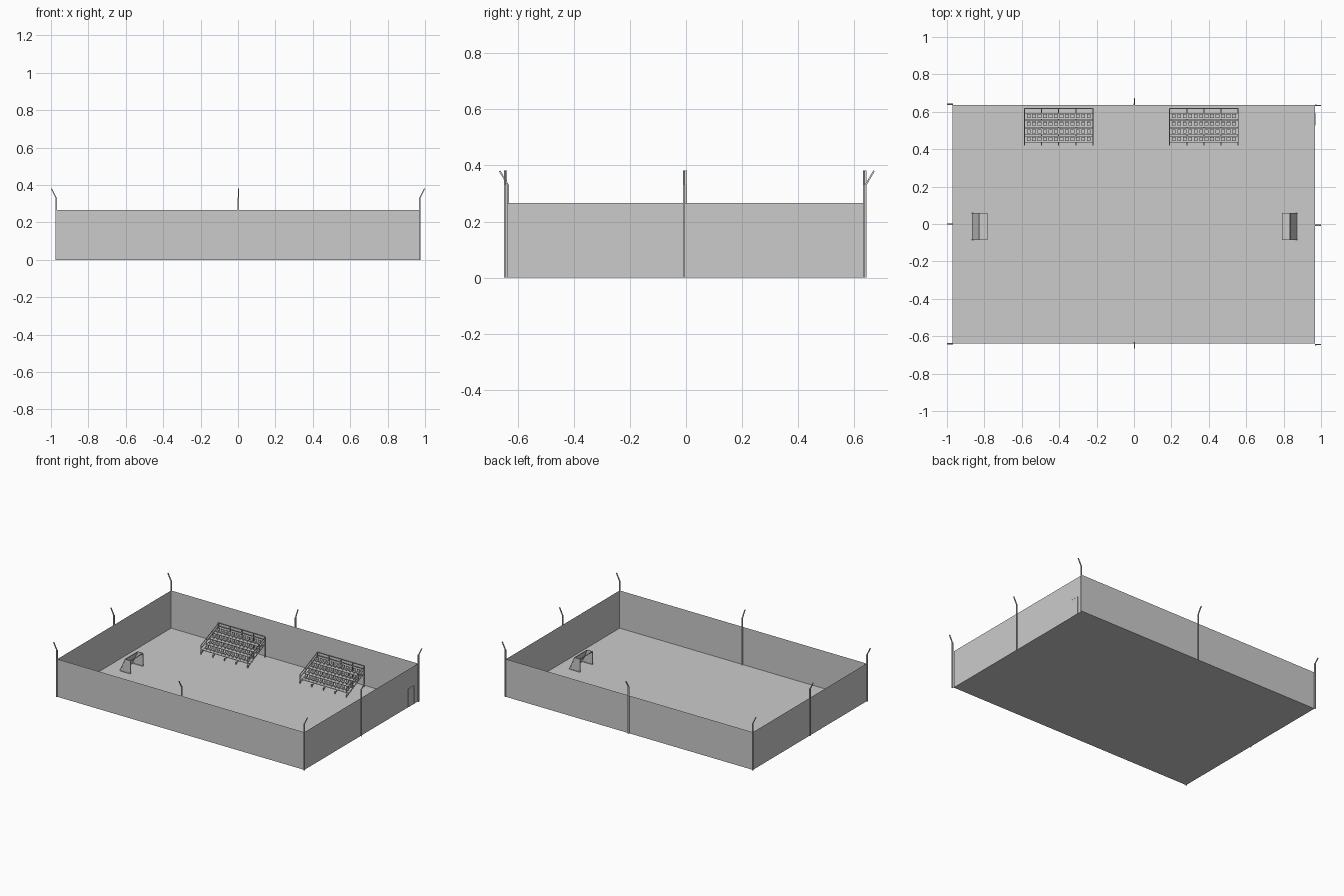
import bpy, bmesh
from mathutils import Vector, Matrix

if "Cube" in bpy.data.objects:
    bpy.data.objects.remove(bpy.data.objects["Cube"])

XL, XR, YF, YB, WALL = -0.97, 0.967, -0.638, 0.636, 0.267


def finish(bm, name):
    bmesh.ops.recalc_face_normals(bm, faces=bm.faces)
    me = bpy.data.meshes.new(name)
    bm.to_mesh(me)
    bm.free()
    ob = bpy.data.objects.new(name, me)
    bpy.context.collection.objects.link(ob)
    return ob


def copy(ob, name, offset):
    dup = bpy.data.objects.new(name, ob.data)
    dup.location = offset
    bpy.context.collection.objects.link(dup)


def box(bm, lo, hi):
    lo, hi = Vector(lo), Vector(hi)
    m = Matrix.Translation((lo + hi) / 2) @ Matrix.Diagonal((*(hi - lo), 1))
    bmesh.ops.create_cube(bm, size=1, matrix=m)


def bar(bm, a, b, w):
    a, b = Vector(a), Vector(b)
    d = b - a
    m = (Matrix.Translation((a + b) / 2) @ d.to_track_quat('Z', 'Y').to_matrix().to_4x4()
         @ Matrix.Diagonal((w, w, d.length, 1)))
    bmesh.ops.create_cube(bm, size=1, matrix=m)


def path(bm, pts, w):
    for a, b in zip(pts, pts[1:]):
        bar(bm, a, b, w)


def face(bm, *pts):
    bm.faces.new([bm.verts.new(p) for p in pts])


# Pitch floor and single-sheet perimeter walls
bm = bmesh.new()
corners = [(XL, YF), (XR, YF), (XR, YB), (XL, YB)]
face(bm, *[(x, y, 0) for x, y in corners])
finish(bm, "pitch_floor")
bm = bmesh.new()
for i in range(4):
    a, b = corners[i], corners[(i + 1) % 4]
    face(bm, (*a, 0), (*b, 0), (*b, WALL), (*a, WALL))
bmesh.ops.remove_doubles(bm, verts=bm.verts, dist=1e-5)
finish(bm, "perimeter_wall")

# Fence posts with outward-leaning tips
posts = [(-0.972, y, -1, 0) for y in (-0.64, 0.0, 0.64)]
posts += [(0.972, y, 1, 0) for y in (-0.645, -0.007, 0.634)]
posts += [(0.002, -0.634, 0, -1), (0.002, 0.64, 0, 1)]
for i, (x, y, dx, dy) in enumerate(posts):
    bm = bmesh.new()
    box(bm, (x - 0.004, y - 0.004, 0), (x + 0.004, y + 0.004, 0.333))
    bar(bm, (x, y, 0.33), (x + dx * 0.025, y + dy * 0.03, 0.381), 0.006)
    finish(bm, f"fence_post_{i + 1}")

# Doorway frame and leaf on the right wall
bm = bmesh.new()
path(bm, [(XR, 0.528, 0), (XR, 0.528, 0.128), (XR, 0.592, 0.128), (XR, 0.592, 0)], 0.005)
finish(bm, "door_frame")
bm = bmesh.new()
box(bm, (XR - 0.0015, 0.53, 0), (XR + 0.0015, 0.59, 0.127))
finish(bm, "door_leaf")

# Goals: tubular frame plus net sheets
Y0, Y1, GH = -0.084, 0.057, 0.092
for name, front, s in (("left", -0.785, -1), ("right", 0.792, 1)):
    mid, back = front + s * 0.042, front + s * 0.081
    bm = bmesh.new()
    for y in (Y0, Y1):
        path(bm, [(back, y, 0.002), (front, y, 0.002), (front, y, GH),
                  (mid, y, GH), (back, y, 0.002)], 0.004)
    for x, z in ((front, GH), (mid, GH), (back, 0.002)):
        bar(bm, (x, Y0, z), (x, Y1, z), 0.004)
    finish(bm, f"{name}_goal_frame")
    bm = bmesh.new()
    for y in (Y0, Y1):
        face(bm, (front, y, 0), (front, y, GH), (mid, y, GH), (back, y, 0))
    face(bm, (mid, Y0, GH), (mid, Y1, GH), (back, Y1, 0), (back, Y0, 0))
    finish(bm, f"{name}_goal_net")

# Bleacher parts, built for the left stand and reused for the right one
SX0, SX1, SY0, SY1 = -0.588, -0.217, 0.42, 0.62
SHIFT = (0.776, 0, 0)
ROWS, SEATS, DY, DZ = 4, 12, 0.041, 0.024
rows = [(0.445 + i * DY, 0.026 + i * DZ) for i in range(ROWS)]
parts = []

# Stepped decks with stringers and legs
bm = bmesh.new()
for y, z in rows:
    box(bm, (SX0, y - 0.010, z - 0.004), (SX1, y + 0.026, z))
finish_deck = finish(bm, "left_stand_deck")
parts.append(finish_deck)
bm = bmesh.new()
for k in range(5):
    x = SX0 + 0.003 + (SX1 - SX0 - 0.006) * k / 4
    bar(bm, (x, SY0 + 0.003, 0.008), (x, SY1 - 0.003, 0.096), 0.005)
    bar(bm, (x, SY0 + 0.003, 0), (x, SY0 + 0.003, 0.02), 0.005)
    bar(bm, (x, SY1 - 0.003, 0), (x, SY1 - 0.003, 0.146), 0.005)
parts.append(finish(bm, "left_stand_support"))

# Guard rails at the sides and back
bm = bmesh.new()
for x in (SX0 + 0.002, SX1 - 0.002):
    bar(bm, (x, SY0 + 0.002, 0), (x, SY0 + 0.002, 0.062), 0.004)
    for drop in (0, 0.022):
        bar(bm, (x, SY0 + 0.002, 0.062 - drop), (x, SY1 - 0.002, 0.146 - drop), 0.004)
    for t in (0.33, 0.67):
        y = SY0 + t * (SY1 - SY0)
        bar(bm, (x, y, 0.01 + t * 0.086), (x, y, 0.062 + t * 0.084), 0.003)
for z in (0.146, 0.124):
    bar(bm, (SX0, SY1 - 0.002, z), (SX1, SY1 - 0.002, z), 0.004)
parts.append(finish(bm, "left_stand_rail"))

# Seats: pan, back and a short pedestal
bm = bmesh.new()
pitch = (SX1 - SX0 - 0.02) / SEATS
for y, z in rows:
    for k in range(SEATS):
        x = SX0 + 0.01 + (k + 0.5) * pitch
        w = pitch * 0.34
        box(bm, (x - w, y - 0.001, z + 0.011), (x + w, y + 0.019, z + 0.014))
        box(bm, (x - w, y + 0.017, z + 0.011), (x + w, y + 0.020, z + 0.031))
        box(bm, (x - 0.003, y + 0.006, z), (x + 0.003, y + 0.012, z + 0.011))
parts.append(finish(bm, "left_stand_seats"))

for ob in parts:
    copy(ob, ob.name.replace("left", "right"), SHIFT)
